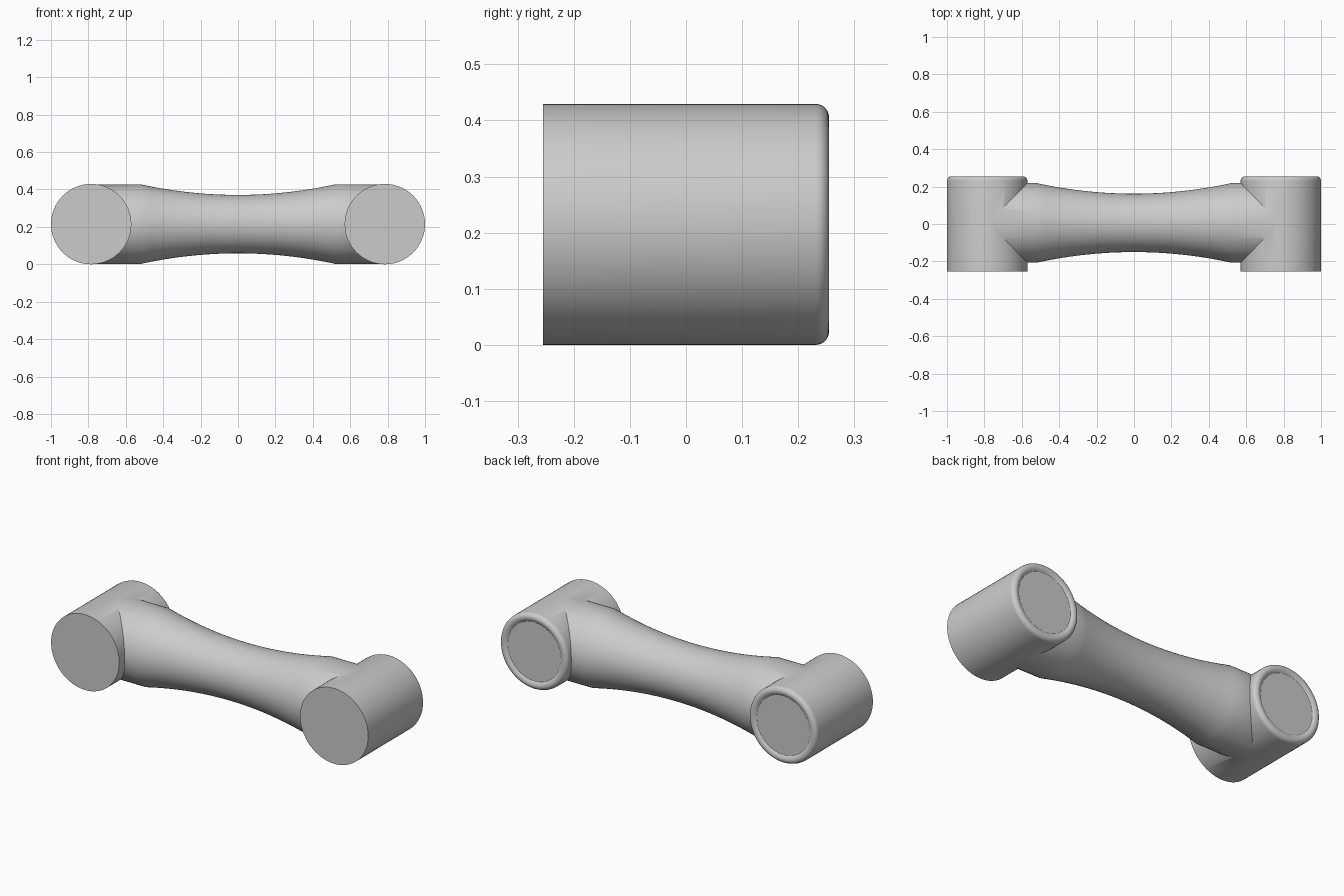
import bpy, bmesh
from math import pi, sin, cos, radians
from mathutils import Vector, Matrix

if "Cube" in bpy.data.objects:
    bpy.data.objects.remove(bpy.data.objects["Cube"])

SEG = 64
R = 0.2148       # end barrel radius
HALF = 0.255     # half length of an end barrel
AXIS_X = 0.785   # barrel axis position


def lathe(name, profile, rot, loc):
    """Spin (radius, height) points about z, then turn and place the solid."""
    bm = bmesh.new()
    rings = []
    for r, h in profile:
        rings.append([bm.verts.new((r * cos(2 * pi * i / SEG), r * sin(2 * pi * i / SEG), h))
                      for i in range(SEG)])
    for a, b in zip(rings, rings[1:]):
        for i in range(SEG):
            j = (i + 1) % SEG
            bm.faces.new((a[i], a[j], b[j], b[i]))
    bm.faces.new(rings[0][::-1])
    bm.faces.new(rings[-1])
    bm.transform(Matrix.Translation(loc) @ rot)
    bmesh.ops.recalc_face_normals(bm, faces=bm.faces)
    me = bpy.data.meshes.new(name)
    bm.to_mesh(me)
    bm.free()
    ob = bpy.data.objects.new(name, me)
    bpy.context.collection.objects.link(ob)
    return ob


# Waisted tube between the two barrels
def tube_radius(x):
    return 0.156 + 0.0565 * min(1, abs(x) / 0.52) ** 2


xs = [-AXIS_X] + [-0.52 + 1.04 * i / 24 for i in range(25)] + [AXIS_X]
tube = lathe("elbow_tube_body", [(tube_radius(x), x) for x in xs],
             Matrix.Rotation(pi / 2, 4, 'Y'), Vector((0, 0.006, R)))

# End barrel: flat front, rounded rim and shallow dished disc at the back
fillet = 0.024
rim = [(R - fillet + fillet * cos(a), HALF - fillet + fillet * sin(a))
       for a in [radians(15 * k) for k in range(7)]]
dish = [(0.183, HALF - 0.001), (0.175, HALF - 0.005), (0.168, HALF - 0.010)]
barrel_profile = [(R, -HALF)] + rim + dish

# Fuse a barrel to each end of the tube
for side, label in ((-1, "left_barrel"), (1, "right_barrel")):
    barrel = lathe(label, barrel_profile, Matrix.Rotation(-pi / 2, 4, 'X'),
                   Vector((side * AXIS_X, 0, R)))
    barrel.hide_render = True
    mod = tube.modifiers.new("fuse_" + label, 'BOOLEAN')
    mod.operation = 'UNION'
    mod.solver = 'EXACT'
    mod.object = barrel
    bpy.context.view_layer.objects.active = tube
    bpy.ops.object.modifier_apply(modifier=mod.name)
    bpy.data.objects.remove(barrel)

# Smooth shading with crisp joints
bpy.ops.object.select_all(action='DESELECT')
tube.select_set(True)
bpy.context.view_layer.objects.active = tube
bpy.ops.object.shade_smooth_by_angle(angle=radians(30))
